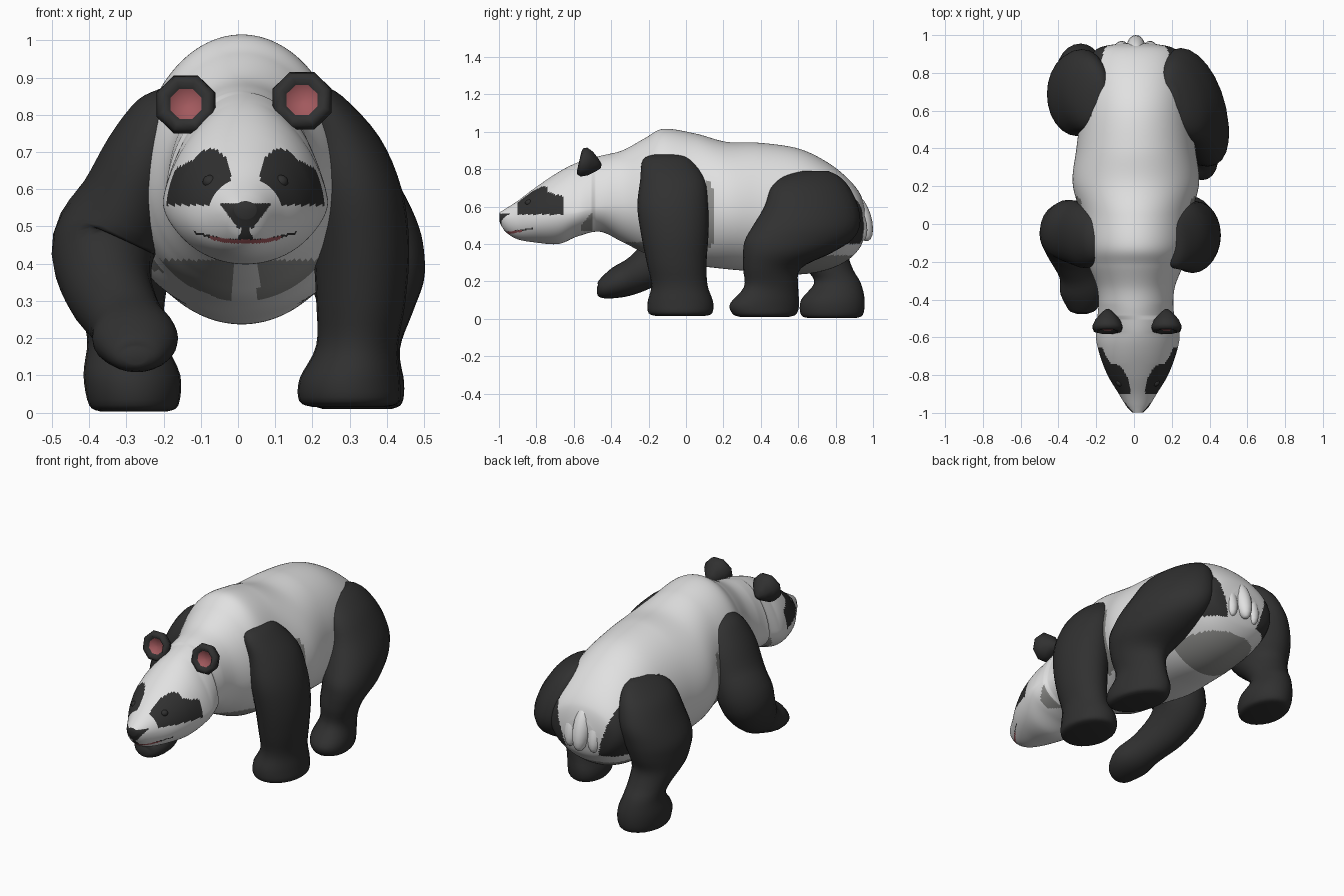
import bpy
import bmesh
from math import sin, cos, pi
from mathutils import Vector, Matrix

cube = bpy.data.objects.get("Cube")
if cube:
    bpy.data.objects.remove(cube, do_unlink=True)


def material(name, rgb):
    m = bpy.data.materials.new(name)
    m.use_nodes = True
    m.diffuse_color = (*rgb, 1)
    bsdf = next(n for n in m.node_tree.nodes if n.type == 'BSDF_PRINCIPLED')
    bsdf.inputs["Base Color"].default_value = (*rgb, 1)
    bsdf.inputs["Roughness"].default_value = .8
    return m


WHITE = material("white fur", (.75, .75, .75))
BLACK = material("black fur", (.03, .03, .03))
GREY = material("grey fur", (.27, .27, .26))
PINK = material("pink skin", (.36, .1, .11))


def smooth_path(points, steps):
    """Catmull-Rom interpolation of equal-length tuples."""
    pts = [points[0]] + list(points) + [points[-1]]
    out = []
    for a, b, c, d in zip(pts, pts[1:], pts[2:], pts[3:]):
        for i in range(steps):
            t = i / steps
            out.append([q + .5 * t * (r - p + t * (2 * p - 5 * q + 4 * r - s + t * (3 * (q - r) + s - p)))
                        for p, q, r, s in zip(a, b, c, d)])
    out.append(list(points[-1]))
    return out


def finish(name, bm, mats, rule=None):
    """Turn a bmesh into a smooth object; rule picks a material from a face centre."""
    bmesh.ops.recalc_face_normals(bm, faces=bm.faces[:])
    for f in bm.faces:
        f.smooth = True
        if rule:
            f.material_index = rule(f.calc_center_median())
    mesh = bpy.data.meshes.new(name)
    bm.to_mesh(mesh)
    bm.free()
    for m in mats:
        mesh.materials.append(m)
    obj = bpy.data.objects.new(name, mesh)
    bpy.context.scene.collection.objects.link(obj)
    return obj


def loft(name, rings, mats, rule=None):
    """Skin a list of closed rings and cap both ends."""
    bm = bmesh.new()
    rows = [[bm.verts.new(p) for p in ring] for ring in rings]
    n = len(rows[0])
    for a, b in zip(rows, rows[1:]):
        for i in range(n):
            j = (i + 1) % n
            bm.faces.new((a[i], a[j], b[j], b[i]))
    bm.faces.new(rows[0])
    bm.faces.new(rows[-1])
    return finish(name, bm, mats, rule)


def ellipsoid(name, centre, radii, mat, tilt=0):
    bm = bmesh.new()
    bmesh.ops.create_uvsphere(bm, u_segments=16, v_segments=10, radius=1)
    place = Matrix.Translation(centre) @ Matrix.Rotation(tilt, 4, 'X') @ Matrix.Diagonal((*radii, 1))
    bmesh.ops.transform(bm, matrix=place, verts=bm.verts[:])
    return finish(name, bm, [mat])


# Head and body: y, top z, widest z, bottom z, half width
BODY = [
    (-.998, .568, .545, .52, .03), (-.965, .588, .535, .465, .06),
    (-.9, .63, .53, .425, .1), (-.8, .705, .54, .407, .16),
    (-.68, .785, .56, .4, .205), (-.58, .835, .57, .44, .222),
    (-.46, .87, .6, .465, .2), (-.34, .9, .62, .41, .205),
    (-.22, .965, .62, .35, .25), (-.12, 1.015, .62, .31, .28),
    (.05, .99, .6, .285, .295), (.22, .945, .58, .265, .335),
    (.4, .94, .57, .25, .315), (.6, .91, .57, .237, .29),
    (.75, .84, .55, .26, .275), (.86, .755, .53, .31, .25),
    (.93, .67, .52, .38, .2), (.955, .59, .51, .45, .09)]


def body_ring(y, top, mid, bottom, width, n=128):
    cx = .02 if y < -.5 else .01
    # the crown between the ears is narrower than the cheeks
    pinch = .2 * max(0, 1 - abs(y + .58) / .16)
    ring = []
    for i in range(n):
        a = 2 * pi * i / n
        h = top - mid if sin(a) > 0 else mid - bottom
        w = width * (1 - pinch * max(0, sin(a)))
        ring.append((cx + w * cos(a), y, mid + h * sin(a)))
    return ring


def body_colour(c):
    white, black, grey, pink = range(4)
    dx, y, z = abs(c.x - .02), c.y, c.z
    # eye patches: an upright inner lobe and a low outer one
    inner = ((dx - .095) / .055) ** 2 + ((z - .635) / .073) ** 2 < 1
    outer = .09 < dx < .215 and .557 < z < .69 - .5 * (dx - .12)
    if -.9 < y < -.655 and (inner or outer):
        return black
    # nose, the line under it, and the mouth
    if y < -.93 and .495 < z < .562 and dx < .02 + .75 * (z - .495):
        return black
    if y < -.9 and dx < .01 + .5 * max(0, .49 - z) and .465 < z < .52:
        return black
    lip = .462 + .02 * (dx / .13) ** 2
    if y < -.82 and dx < .095 and lip - .008 < z < lip + .002:
        return pink
    if y < -.82 and dx < .14 and abs(z - lip) < .003:
        return black
    # black haunches, closing in below the rump
    if y > .55 and .4 < z < .77 and abs(c.x - .01) > .1 + .3 * (z - .4):
        return black
    # grey neck, chest, flank and belly
    if -.56 < y < -.5 and .47 < z < .5 + 1.2 * (y + .56):
        return grey
    if -.35 < y < -.05 and .29 + .4 * (dx - .03) < z < .41 and .035 < dx:
        return grey
    if .05 < y < .155 - .6 * (z - .55) ** 2 and .38 < z < .73:
        return grey
    if y > .58 and z < .34:
        return grey
    return white


loft("body", [body_ring(*s) for s in smooth_path(BODY, 12)],
     [WHITE, BLACK, GREY, PINK], body_colour)


# Legs: x, y, z, half width across, half width along
def standing_leg(name, stations, skew=0, n=24):
    """Level rings; skew slides the front of each ring sideways."""
    turns = [2 * pi * k / n for k in range(n)]
    rings = [[(x + rx * cos(a) - skew * ry * sin(a), y + ry * sin(a), z) for a in turns]
             for x, y, z, rx, ry in smooth_path(stations, 4)]
    return loft(name, rings, [BLACK])


def lifted_leg(name, stations, n=24):
    """Rings square to a bent path."""
    path = smooth_path(stations, 4)
    rings = []
    for i, (x, y, z, rx, ry) in enumerate(path):
        before, after = path[max(i - 1, 0)], path[min(i + 1, len(path) - 1)]
        t = (Vector(after[:3]) - Vector(before[:3])).normalized()
        u = Vector((1, 0, 0))
        u = (u - t * u.dot(t)).normalized()
        v = t.cross(u)
        rings.append([Vector((x, y, z)) + u * rx * cos(2 * pi * k / n) + v * ry * sin(2 * pi * k / n)
                      for k in range(n)])
    return loft(name, rings, [BLACK])


standing_leg("front_leg_left", [
    (.2, -.1, .88, .02, .06), (.215, -.1, .85, .065, .13),
    (.27, -.07, .74, .11, .175), (.31, -.07, .6, .13, .19),
    (.33, -.06, .45, .13, .18), (.33, -.05, .3, .12, .16),
    (.32, -.035, .18, .11, .15), (.3, -.03, .09, .135, .175),
    (.3, -.03, .03, .135, .17), (.3, -.03, .015, .1, .13)])
lifted_leg("front_leg_right", [
    (-.18, -.08, .86, .03, .05), (-.2, -.08, .81, .075, .12),
    (-.25, -.07, .7, .105, .165), (-.3, -.05, .57, .125, .17),
    (-.36, -.04, .45, .14, .16), (-.35, -.12, .34, .12, .13),
    (-.3, -.25, .245, .1, .1), (-.275, -.36, .195, .115, .085),
    (-.275, -.45, .155, .075, .05), (-.275, -.475, .15, .03, .02)])
standing_leg("hind_leg_left", [
    (.2, .69, .79, .03, .07), (.22, .67, .76, .075, .15),
    (.25, .665, .7, .115, .21), (.285, .67, .6, .145, .25),
    (.315, .645, .5, .16, .285), (.335, .6, .42, .155, .285),
    (.345, .54, .35, .145, .235), (.345, .46, .27, .12, .155),
    (.33, .455, .17, .1, .145), (.32, .42, .08, .12, .185),
    (.32, .42, .025, .115, .17), (.32, .42, .01, .09, .13)], .22)
standing_leg("hind_leg_right", [
    (-.18, .69, .79, .03, .07), (-.2, .68, .76, .075, .15),
    (-.235, .69, .7, .115, .2), (-.27, .7, .6, .14, .225),
    (-.3, .69, .5, .155, .225), (-.315, .69, .42, .145, .205),
    (-.32, .71, .34, .13, .16), (-.31, .77, .26, .11, .125),
    (-.3, .81, .19, .105, .125), (-.285, .785, .1, .13, .17),
    (-.28, .78, .02, .12, .165), (-.28, .78, .003, .09, .12)])

# Ears: turned cups with a pink hollow, radius and depth
EAR = [(.005, .02), (.045, .012), (.058, -.006), (.078, 0),
       (.086, .02), (.07, .055), (.04, .09), (.012, .115)]
for side, x, z in (("left", .172, .842), ("right", -.14, .832)):
    rings = [[(r * cos(pi * (k + .5) / 4), d, r * sin(pi * (k + .5) / 4)) for k in range(8)]
             for r, d in EAR]
    ear = loft("ear_" + side, rings, [BLACK, PINK],
               lambda c: int(Vector((c.x, c.z)).length < .046 and c.y < .021))
    ear.data.transform(Matrix.Translation((x, -.565, z)) @ Matrix.Rotation(-.23, 4, 'X'))

# Eyes
for side, sx in (("left", 1), ("right", -1)):
    ellipsoid("eye_" + side, (.02 + .095 * sx, -.84, .62), (.02, .02, .018), BLACK)

# Tail with a fold of fur on each side
ellipsoid("tail", (.01, .935, .54), (.05, .055, .13), WHITE, .3)
for side, sx in (("left", 1), ("right", -1)):
    ellipsoid("tail_fold_" + side, (.01 + .075 * sx, .91, .53), (.045, .05, .12), WHITE, .3)
